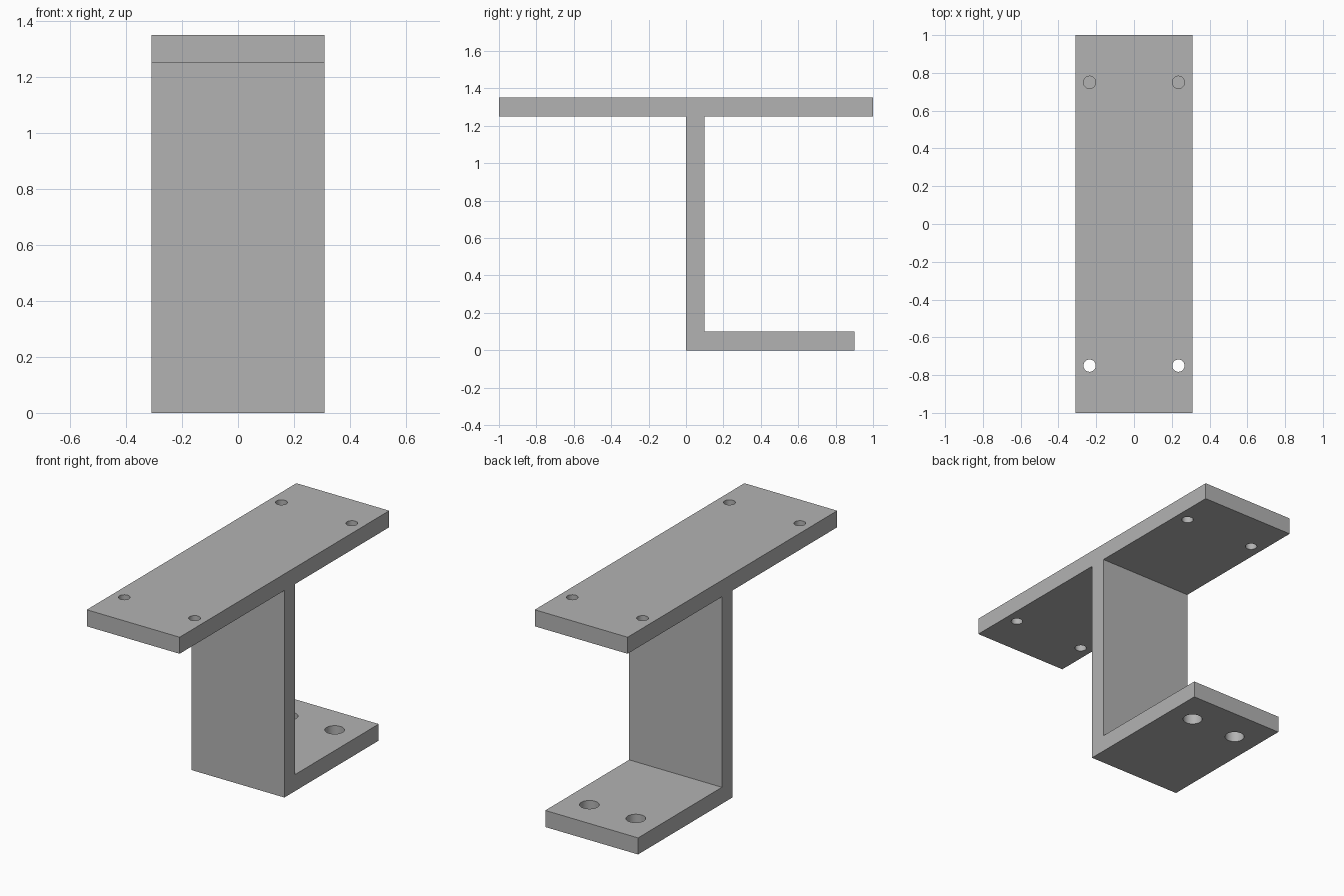
import bpy, bmesh, math

cube = bpy.data.objects.get("Cube")
if cube:
    bpy.data.objects.remove(cube, do_unlink=True)

WIDTH, THICK, HEIGHT = 0.62, 0.10, 1.35
BASE_LENGTH = 0.90

grey = bpy.data.materials.new("plain_grey")
grey.use_nodes = True
grey.diffuse_color = (0.45, 0.45, 0.45, 1)
grey.node_tree.nodes["Principled BSDF"].inputs["Base Color"].default_value = (0.45, 0.45, 0.45, 1)


def add_object(name, bm):
    mesh = bpy.data.meshes.new(name)
    bmesh.ops.recalc_face_normals(bm, faces=bm.faces)
    bm.to_mesh(mesh)
    bm.free()
    mesh.materials.append(grey)
    obj = bpy.data.objects.new(name, mesh)
    bpy.context.collection.objects.link(obj)
    return obj


# Bracket body: side profile (y, z) extruded across the width
under = HEIGHT - THICK
profile = [(0, 0), (BASE_LENGTH, 0), (BASE_LENGTH, THICK), (THICK, THICK),
           (THICK, under), (1, under), (1, HEIGHT), (-1, HEIGHT),
           (-1, under), (0, under)]
bm = bmesh.new()
face = bm.faces.new([bm.verts.new((-WIDTH / 2, y, z)) for y, z in profile])
side = bmesh.ops.extrude_face_region(bm, geom=[face])
moved = [v for v in side["geom"] if isinstance(v, bmesh.types.BMVert)]
bmesh.ops.translate(bm, verts=moved, vec=(WIDTH, 0, 0))
bracket = add_object("mounting_bracket", bm)


# Bolt holes: mirrored cylinders cut from the plates
def hole_pair(bm, x, y, z, radius):
    for sign in (-1, 1):
        made = bmesh.ops.create_cone(bm, cap_ends=True, segments=48, radius1=radius,
                                     radius2=radius, depth=THICK * 2)
        bmesh.ops.translate(bm, verts=made["verts"], vec=(sign * x, y, z))


bm = bmesh.new()
for y in (-0.75, 0.75):
    hole_pair(bm, 0.235, y, HEIGHT - THICK / 2, 0.0325)
hole_pair(bm, 0.155, 0.70, THICK / 2, 0.054)
cutter = add_object("bolt_hole_cutter", bm)
cutter.hide_render = True

cut = bracket.modifiers.new("bolt_holes", 'BOOLEAN')
cut.operation = 'DIFFERENCE'
cut.solver = 'EXACT'
cut.object = cutter

# Apply the cut, then smooth only the hole walls
bpy.ops.object.select_all(action='DESELECT')
bpy.context.view_layer.objects.active = bracket
bracket.select_set(True)
bpy.ops.object.modifier_apply(modifier=cut.name)
bpy.data.objects.remove(cutter, do_unlink=True)
bpy.ops.object.shade_smooth_by_angle(angle=math.radians(30))
